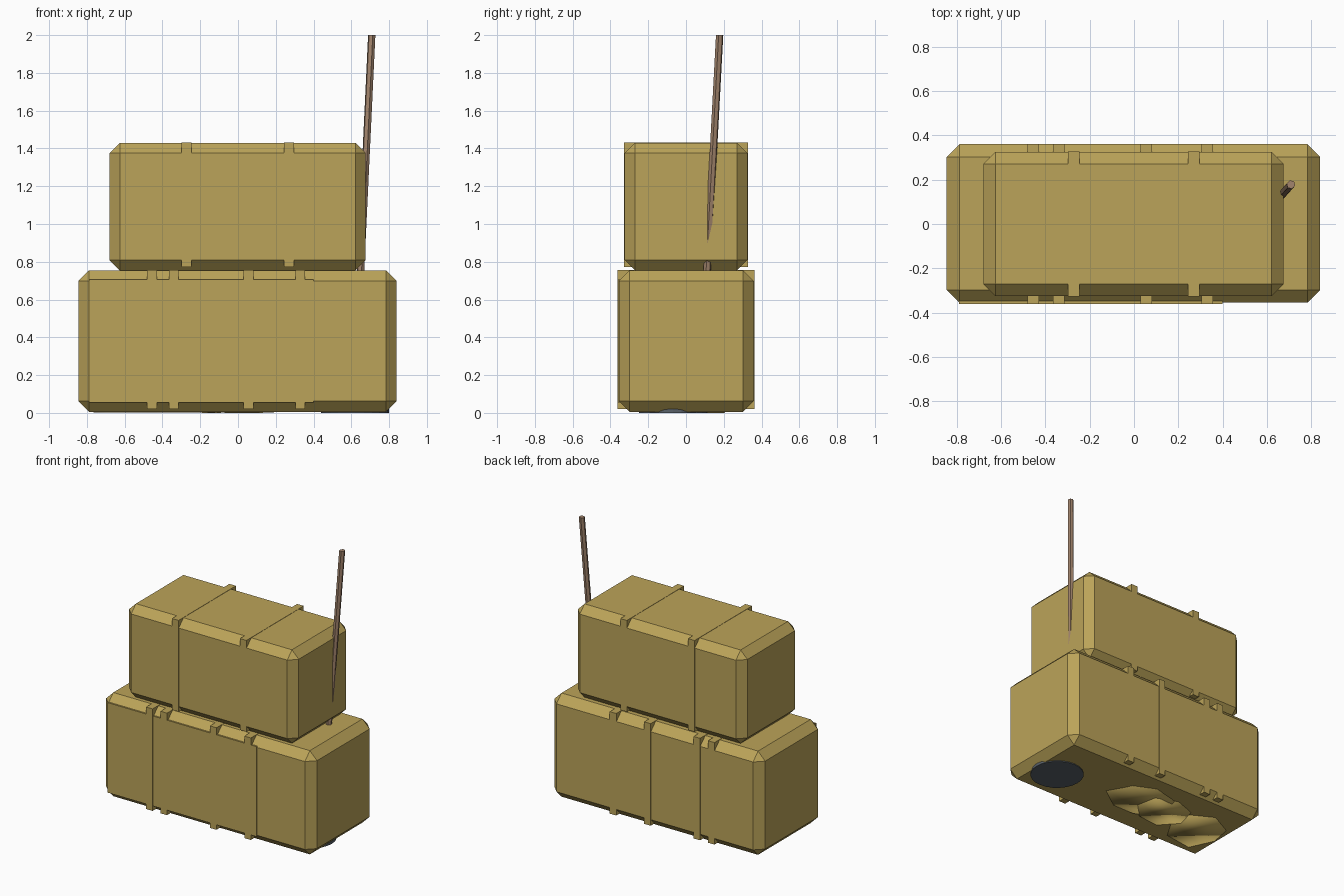
import bpy, bmesh, random
from math import cos, sin, pi
from mathutils import Vector

random.seed(4)
cube = bpy.data.objects.get("Cube")
if cube:
    bpy.data.objects.remove(cube, do_unlink=True)


def material(name, rgb):
    m = bpy.data.materials.new(name)
    m.use_nodes = True
    m.diffuse_color = (*rgb, 1)
    m.node_tree.nodes["Principled BSDF"].inputs["Base Color"].default_value = (*rgb, 1)
    return m


STRAW = material("straw", (0.50, 0.37, 0.10))
WOOD = material("weathered_wood", (0.36, 0.23, 0.15))
METAL = material("dark_metal", (0.10, 0.12, 0.14))


def add(name, bm, mat):
    bmesh.ops.recalc_face_normals(bm, faces=bm.faces)
    mesh = bpy.data.meshes.new(name)
    bm.to_mesh(mesh)
    bm.free()
    mesh.materials.append(mat)
    obj = bpy.data.objects.new(name, mesh)
    bpy.context.collection.objects.link(obj)
    return obj


def box(name, lo, hi, mat, chamfer=0):
    lo, hi = Vector(lo), Vector(hi)
    bm = bmesh.new()
    bmesh.ops.create_cube(bm, size=1)
    for v in bm.verts:
        v.co = (lo + hi) / 2 + v.co * (hi - lo)
    if chamfer:
        bmesh.ops.bevel(bm, geom=bm.edges[:], offset=chamfer, segments=1, affect='EDGES')
    return add(name, bm, mat)


def straps(name, centres, depth, z0, z1):
    # Square bands that bridge the chamfers around a bale
    for i, x in enumerate(centres):
        box(f"{name}_{i + 1}", (x - 0.026, -depth, z0), (x + 0.026, depth, z1), STRAW)


# Lower bale, with the raised front layer that stops short of the left end
box("lower_bale", (-0.845, -0.355, 0.006), (0.84, 0.36, 0.755), STRAW, 0.057)
box("lower_front_layer", (-0.79, -0.36, 0.055), (0.4, -0.34, 0.705), STRAW)
straps("lower_strap", (-0.455, -0.34, 0.055, 0.33), 0.362, 0.02, 0.757)

# Upper bale
box("upper_bale", (-0.68, -0.325, 0.755), (0.675, 0.325, 1.43), STRAW, 0.054)
straps("upper_strap", (-0.272, 0.27), 0.327, 0.772, 1.432)

# Leaning pole that disappears into the bales
bm = bmesh.new()
low, high = Vector((0.637, 0.098, 0.5)), Vector((0.708, 0.178, 2.0))
rings = []
for centre in (low, high):
    rings.append([bm.verts.new(centre + Vector((0.02 * cos(a), 0.02 * sin(a), 0)))
                  for a in (k * pi / 3 + pi / 4 for k in range(6))])
for k in range(6):
    n = (k + 1) % 6
    bm.faces.new((rings[0][k], rings[0][n], rings[1][n], rings[1][k]))
for ring in rings:
    bm.faces.new(ring)
add("leaning_pole", bm, WOOD)

# Metal disc in the underside
bm = bmesh.new()
bmesh.ops.create_cone(bm, cap_ends=True, segments=24, radius1=0.18, radius2=0.18, depth=0.02)
bmesh.ops.translate(bm, verts=bm.verts, vec=(0.62, -0.07, 0.01))
add("base_disc", bm, METAL)

# Shallow, uneven straw clumps showing through the underside
for i, (x, y, r) in enumerate(((-0.03, 0.02, 0.25), (-0.25, 0.0, 0.2), (-0.58, -0.04, 0.25))):
    bm = bmesh.new()
    bmesh.ops.create_cone(bm, cap_ends=True, segments=7, radius1=r, radius2=r, depth=0.02)
    for v in bm.verts:
        s = random.uniform(0.75, 1.05)
        v.co = Vector((x + v.co.x * s, y + v.co.y * s * 0.9,
                       0.03 if v.co.z > 0 else random.uniform(0, 0.006)))
    clump = add(f"straw_clump_{i + 1}", bm, STRAW)
    clump.data.shade_smooth()
